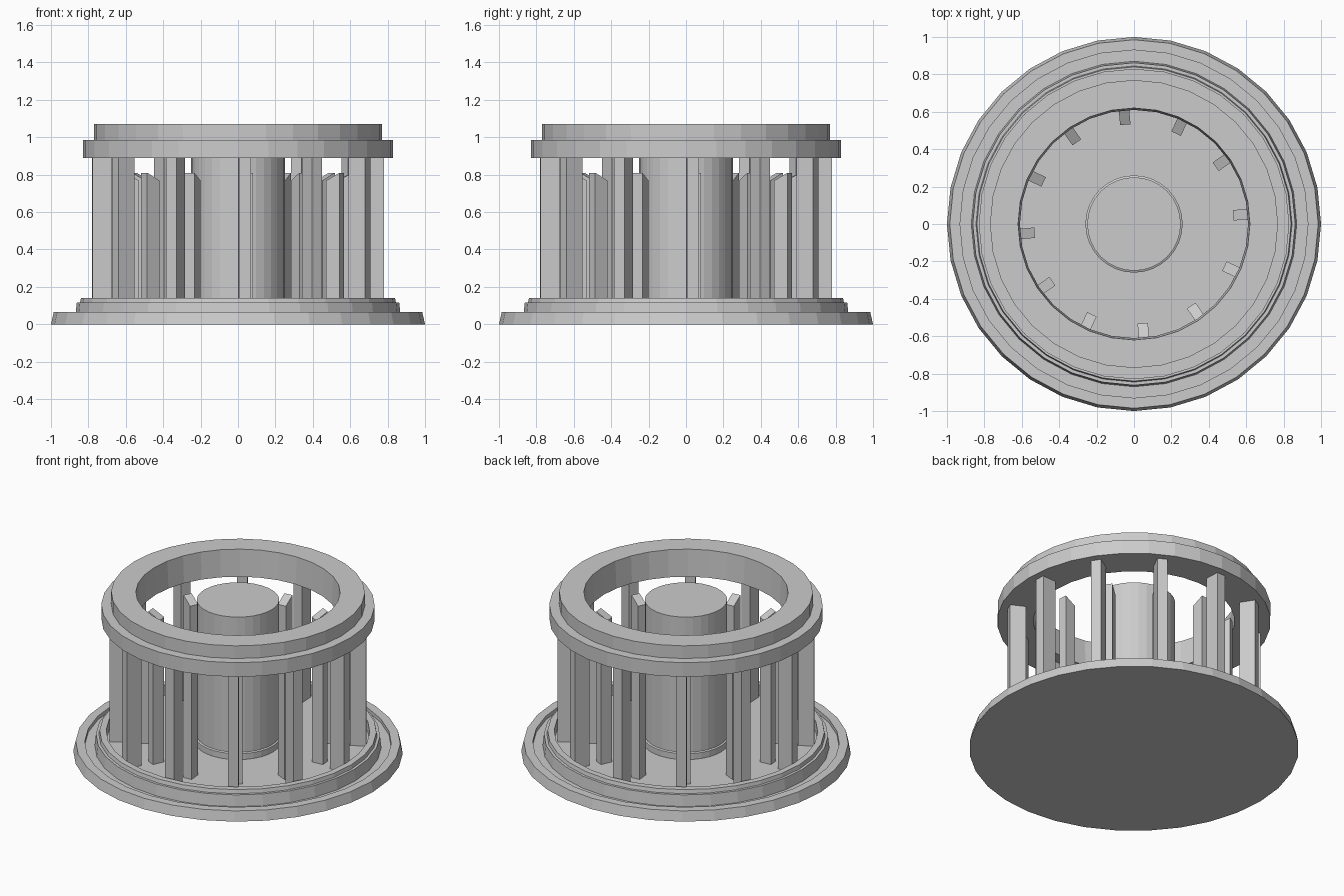
import bpy, bmesh, math

if "Cube" in bpy.data.objects:
    bpy.data.objects.remove(bpy.data.objects["Cube"])

SIDES = 32
FLOOR = 0.07


def finish(bm, name):
    bmesh.ops.remove_doubles(bm, verts=bm.verts, dist=1e-5)
    bmesh.ops.recalc_face_normals(bm, faces=bm.faces)
    mesh = bpy.data.meshes.new(name)
    bm.to_mesh(mesh)
    bm.free()
    obj = bpy.data.objects.new(name, mesh)
    bpy.context.collection.objects.link(obj)
    return obj


def lathe(name, profile, closed=False):
    """Spin a (radius, z) profile; open profiles get flat end caps."""
    bm = bmesh.new()
    rings = []
    for r, z in profile:
        rings.append([bm.verts.new((r * math.cos(2 * math.pi * i / SIDES),
                                    r * math.sin(2 * math.pi * i / SIDES), z))
                      for i in range(SIDES)])
    pairs = list(zip(rings, rings[1:]))
    if closed:
        pairs.append((rings[-1], rings[0]))
    else:
        bm.faces.new(rings[0])
        bm.faces.new(rings[-1])
    for a, b in pairs:
        for i in range(SIDES):
            j = (i + 1) % SIDES
            bm.faces.new((a[i], a[j], b[j], b[i]))
    return finish(bm, name)


def bar(name, angle, r_in, r_out, width, z0, z_in, z_out):
    """Radial upright bar whose top can slope from inside to outside."""
    bm = bmesh.new()
    side = [(r_in, z0), (r_out, z0), (r_out, z_out), (r_in, z_in)]
    verts = [[bm.verts.new((r, s * width / 2, z)) for r, z in side] for s in (-1, 1)]
    bm.faces.new(verts[0])
    bm.faces.new(verts[1])
    for i in range(4):
        j = (i + 1) % 4
        bm.faces.new((verts[0][i], verts[0][j], verts[1][j], verts[1][i]))
    obj = finish(bm, name)
    obj.rotation_euler.z = math.radians(angle)
    return obj


# Base plate with outer rim, groove, stepped lip and sunken floor
lathe("base", [(1.0, 0), (0.985, 0.065), (0.93, 0.065), (0.93, 0.04),
               (0.87, 0.04), (0.862, 0.115), (0.845, 0.115), (0.84, 0.14),
               (0.80, 0.14), (0.80, FLOOR)])

# Stepped top ring
lathe("top_ring", [(0.83, 0.89), (0.83, 0.985), (0.77, 0.985), (0.77, 1.07),
                   (0.62, 1.07), (0.61, 0.89)], closed=True)

# Central drum with a small foot flange
lathe("drum", [(0.26, FLOOR - 0.02), (0.26, 0.11), (0.25, 0.115), (0.25, 1.02)])

# Outer columns and shorter inner fins with sloping tops
for k in range(12):
    bar("column", 30 * k + 2.8, 0.68, 0.78, 0.064, FLOOR - 0.01, 0.895, 0.895)
    bar("inner_fin", 30 * k + 5, 0.533, 0.612, 0.056, FLOOR - 0.01, 0.768, 0.81)
